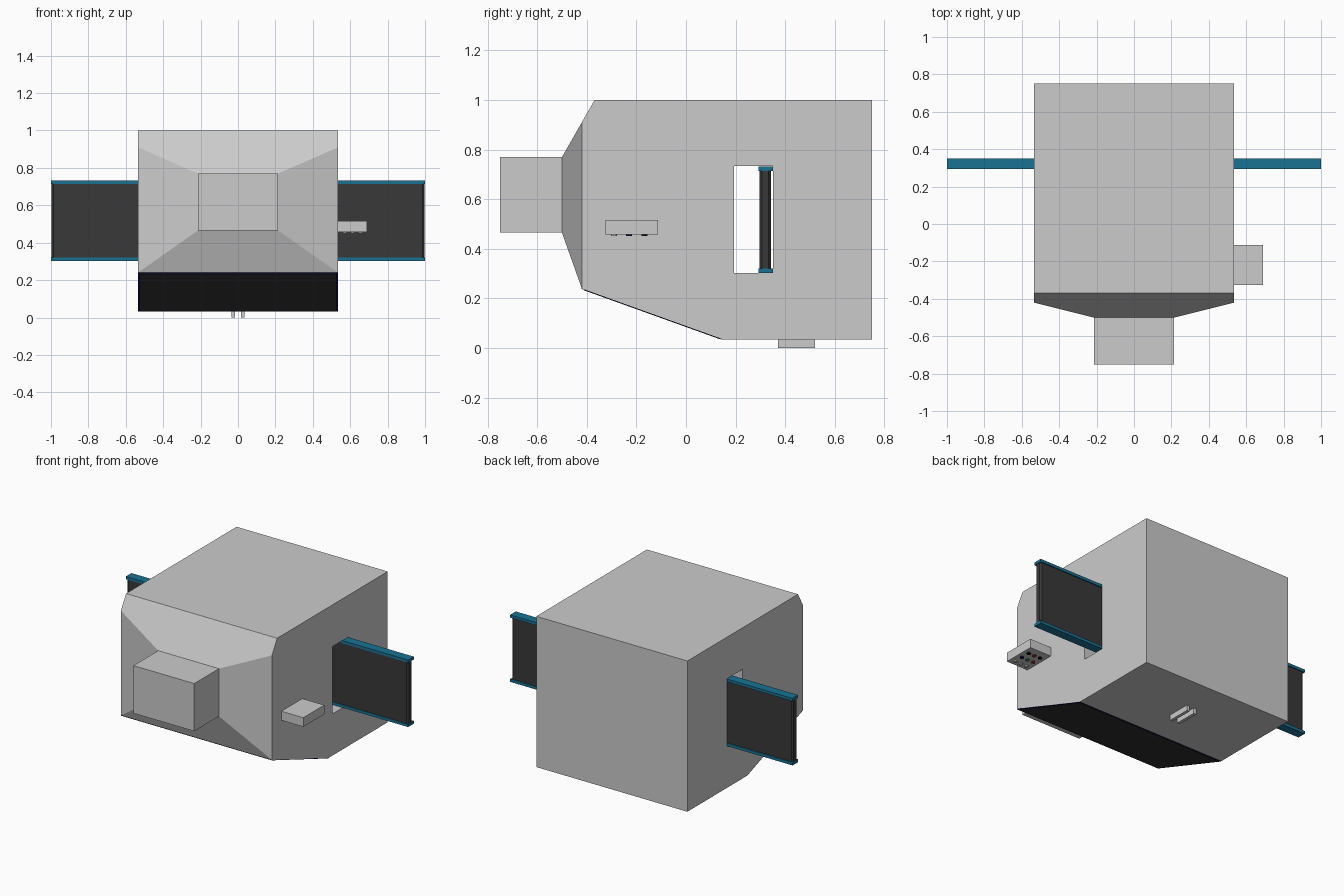
import bpy, bmesh, math
from mathutils import Matrix, Vector

if "Cube" in bpy.data.objects:
    bpy.data.objects.remove(bpy.data.objects["Cube"])


def material(name, rgb):
    m = bpy.data.materials.new(name)
    m.diffuse_color = (*rgb, 1)
    m.use_nodes = True
    m.node_tree.nodes["Principled BSDF"].inputs["Base Color"].default_value = m.diffuse_color
    return m


def finish(name, bm, mat=None):
    bmesh.ops.recalc_face_normals(bm, faces=bm.faces)
    me = bpy.data.meshes.new(name)
    bm.to_mesh(me)
    bm.free()
    ob = bpy.data.objects.new(name, me)
    bpy.context.collection.objects.link(ob)
    if mat:
        me.materials.append(mat)
    return ob


def box(name, lo, hi, mat=None):
    lo, hi = Vector(lo), Vector(hi)
    bm = bmesh.new()
    bmesh.ops.create_cube(bm, size=1, matrix=Matrix.Translation((lo + hi) / 2)
                          @ Matrix.Diagonal((*(hi - lo), 1)))
    return finish(name, bm, mat)


teal = material("teal", (0.01, 0.17, 0.29))
dark = material("charcoal", (0.04, 0.04, 0.04))
navy = material("navy", (0.005, 0.005, 0.09))
black = material("black", (0.005, 0.005, 0.005))
white = material("white", (0.7, 0.72, 0.7))
red = material("red", (0.35, 0.02, 0.02))
green = material("green", (0.03, 0.2, 0.05))

# Body: wedge-bottomed block with a tapered nose
W = 0.535
bm = bmesh.new()
for s in (-1, 1):
    for y, z in [(-0.3686, 1), (0.75, 1), (0.75, 0.035), (0.15, 0.035),
                 (-0.42, 0.24), (-0.42, 0.91)]:
        bm.verts.new((s * W, y, z))
    for z in (0.465, 0.77):
        bm.verts.new((s * 0.215, -0.5, z))
bmesh.ops.convex_hull(bm, input=bm.verts)
bmesh.ops.dissolve_limit(bm, angle_limit=0.02, verts=bm.verts, edges=bm.edges)
body = finish("body", bm)

# Slot through both sides for the sliding beam
cutter = box("slot_cutter", (-1, 0.193, 0.302), (1, 0.351, 0.733))
cutter.hide_render = True
cutter.display_type = 'WIRE'
cutter.hide_set(True)
mod = body.modifiers.new("slot", 'BOOLEAN')
mod.operation = 'DIFFERENCE'
mod.solver = 'EXACT'
mod.object = cutter

# Snout
box("snout", (-0.215, -0.75, 0.465), (0.215, -0.5, 0.77))

# Beam: dark web with chamfered ends between teal flanges
web = box("beam_web", (-0.996, 0.297, 0.315), (0.996, 0.343, 0.72), dark)
bm = bmesh.new()
bm.from_mesh(web.data)
ends = [e for e in bm.edges if abs(e.verts[0].co.z - e.verts[1].co.z) > 0.1]
bmesh.ops.bevel(bm, geom=ends, offset=0.01, segments=1, affect='EDGES')
bm.to_mesh(web.data)
bm.free()
box("beam_top_flange", (-1, 0.293, 0.714), (1, 0.35, 0.732), teal)
box("beam_bottom_flange", (-1, 0.293, 0.303), (1, 0.35, 0.321), teal)

# Sloped lower panel with navy border
slope = math.atan2(-0.205, 0.57)
length = math.hypot(0.205, 0.57)
for name, inset, t, mat in (("panel_border", 0.0, 0.002, navy),
                            ("panel", 0.011, 0.004, dark)):
    ob = box(name, (-W + inset, -length / 2 + inset, -t),
             (W - inset, length / 2 - inset, t), mat)
    ob.location = (0, -0.135, 0.1375)
    ob.rotation_euler.x = slope

# Control box with buttons underneath
box("control_box", (W - 0.005, -0.325, 0.458), (0.69, -0.113, 0.516))
colours = [[white, white, white], [red, green, navy], [black, red, black]]
for r, row in enumerate(colours):
    for c, mat in enumerate(row):
        bm = bmesh.new()
        bmesh.ops.create_cone(
            bm, cap_ends=True, segments=16, radius1=0.012, radius2=0.012, depth=0.02,
            matrix=Matrix.Translation((0.572 + 0.042 * c, -0.29 + 0.061 * r, 0.461)))
        finish("button", bm, mat)

# Two runners below
for s in (-1, 1):
    box("runner", (s * 0.026 - 0.01, 0.37, 0), (s * 0.026 + 0.01, 0.52, 0.04))
